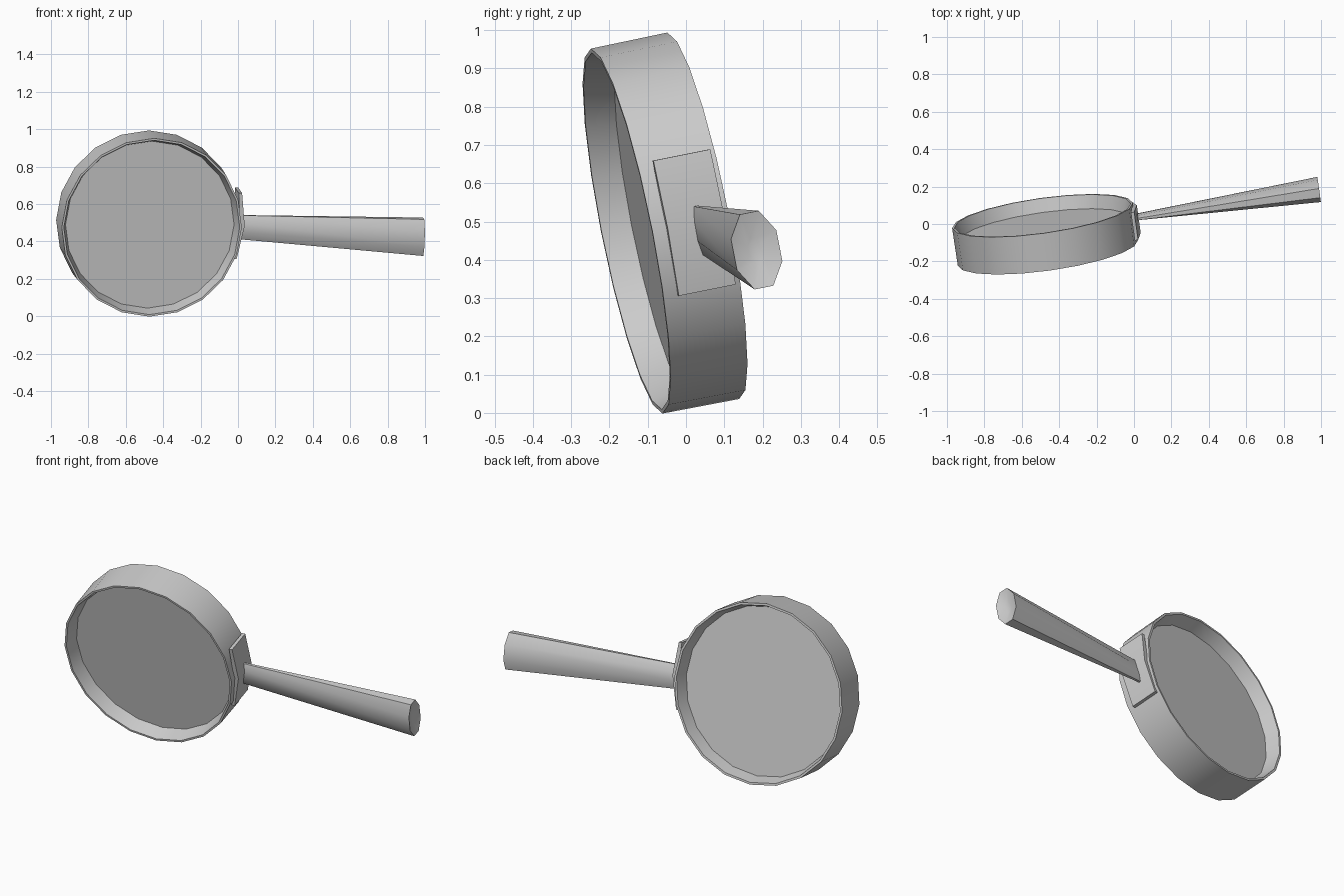
import bpy, bmesh, math
from mathutils import Matrix, Vector

if "Cube" in bpy.data.objects:
    bpy.data.objects.remove(bpy.data.objects["Cube"])

steel = bpy.data.materials.new("steel_grey")
steel.diffuse_color = (0.6, 0.6, 0.6, 1)
steel.use_nodes = True
steel.node_tree.nodes["Principled BSDF"].inputs["Base Color"].default_value = steel.diffuse_color

# Tilted frame shared by every part: local y runs from the open front to the back
right = Vector((1, 0.14, 0)).normalized()
back = Vector((-0.14, 1, 0.2)).normalized()
up = right.cross(back)
frame = Matrix((right, back, up)).transposed().to_4x4()
frame.translation = Vector((-0.475, -0.055, 0.495))


def loft(name, rings, angle):
    """Skin a list of equal-length point rings and cap both ends."""
    bm = bmesh.new()
    loops = [[bm.verts.new(p) for p in ring] for ring in rings]
    n = len(loops[0])
    for a, b in zip(loops, loops[1:]):
        for i in range(n):
            j = (i + 1) % n
            bm.faces.new((a[i], a[j], b[j], b[i]))
    bm.faces.new(loops[0])
    bm.faces.new(loops[-1])
    bmesh.ops.recalc_face_normals(bm, faces=bm.faces)
    bm.transform(frame)
    mesh = bpy.data.meshes.new(name)
    bm.to_mesh(mesh)
    bm.free()
    mesh.materials.append(steel)
    obj = bpy.data.objects.new(name, mesh)
    bpy.context.collection.objects.link(obj)
    bpy.ops.object.select_all(action='DESELECT')
    obj.select_set(True)
    bpy.context.view_layer.objects.active = obj
    bpy.ops.object.shade_smooth_by_angle(angle=math.radians(angle))


def ring_y(r, y, n=20):
    return [(r * math.cos(math.tau * i / n), y, r * math.sin(math.tau * i / n)) for i in range(n)]


def ring_x(x, cz, half_y, half_z, n=8):
    return [(x, 0.02 + half_y * math.cos(math.tau * (i + 0.5) / n),
             cz + half_z * math.sin(math.tau * (i + 0.5) / n)) for i in range(n)]


def ring_z(z, x0, x1):
    return [(x0, -0.065, z), (x1, -0.065, z), (x1, 0.088, z), (x0, 0.088, z)]


# Pan: straight outer band with a recessed floor on the front and on the back
pan_profile = [(0.455, -0.025), (0.475, -0.103), (0.486, -0.103),
               (0.488, 0.103), (0.476, 0.103), (0.455, 0.03)]
loft("pan", [ring_y(r, y) for r, y in pan_profile], 35)

# Handle: thin at the pan, flaring to a slightly hollowed end
loft("handle", [ring_x(0.48, -0.022, 0.012, 0.07),
                ring_x(1.484, -0.075, 0.066, 0.108),
                ring_x(1.465, -0.075, 0.020, 0.035)], 50)

# Bracket: bent plate on the rim where the handle joins
loft("handle_bracket", [ring_z(0.18, 0.470, 0.488),
                        ring_z(0.0, 0.482, 0.507),
                        ring_z(-0.18, 0.450, 0.468)], 30)
